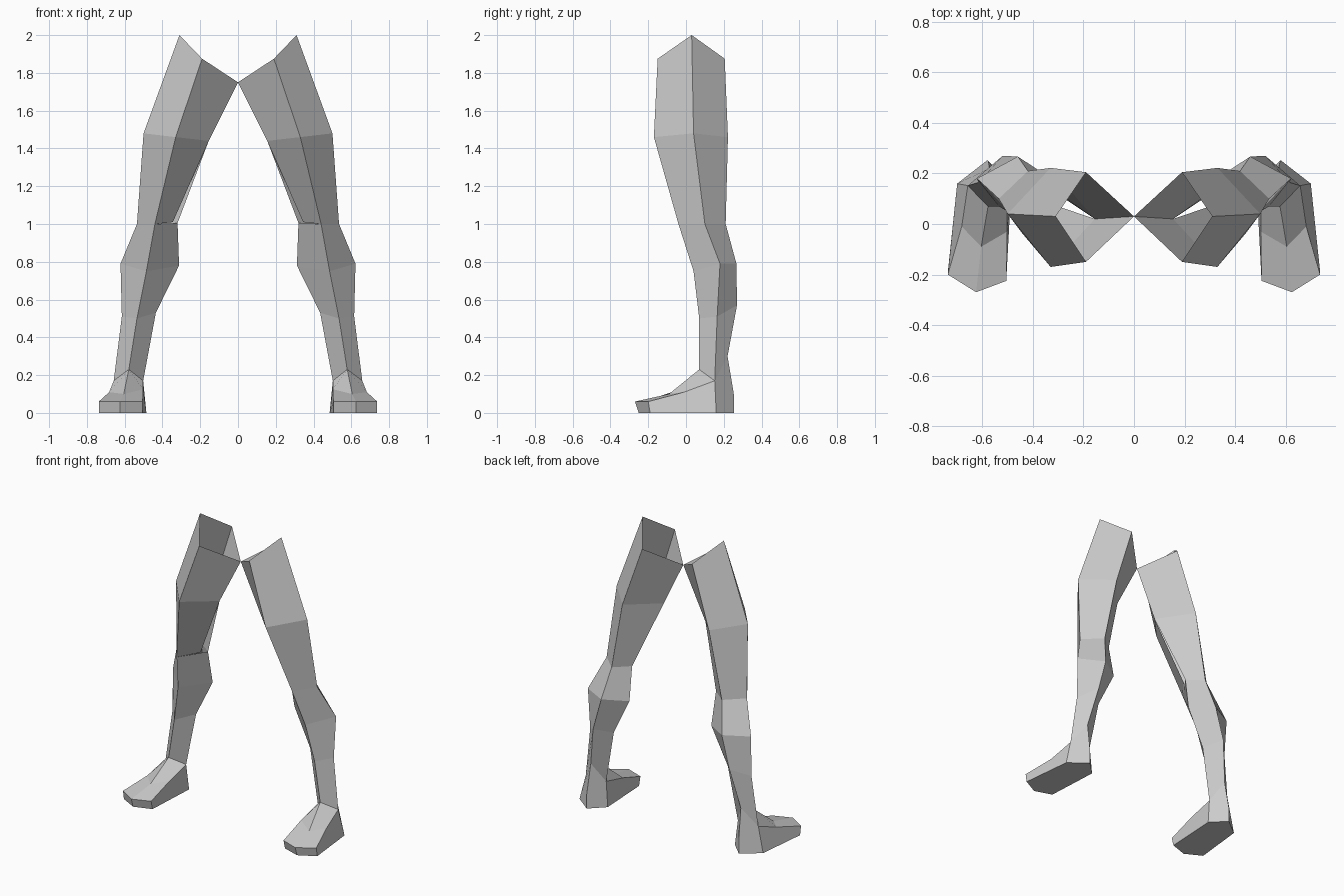
import bpy, bmesh

if "Cube" in bpy.data.objects:
    bpy.data.objects.remove(bpy.data.objects["Cube"])


def make_part(name, points, faces, fix_normals=False):
    """Build one flat-shaded part on the +x side and mirror it across x = 0."""
    bm = bmesh.new()
    verts = [bm.verts.new(p) for p in points]
    for f in faces:
        bm.faces.new([verts[i] for i in f])
    if fix_normals:
        bmesh.ops.recalc_face_normals(bm, faces=bm.faces)
    mesh = bpy.data.meshes.new(name)
    bm.to_mesh(mesh)
    bm.free()
    obj = bpy.data.objects.new(name, mesh)
    bpy.context.collection.objects.link(obj)
    mirror = obj.modifiers.new("Mirror", 'MIRROR')
    mirror.use_mirror_merge = False
    return obj


def tube_faces(count):
    """Side faces of a four-sided tube through `count` rings, open at the ends."""
    return [(4 * r + i, 4 * r + (i + 1) % 4, 4 * r + 4 + (i + 1) % 4, 4 * r + 4 + i)
            for r in range(count - 1) for i in range(4)]


# Four-sided rings: outer, front, inner, back
hip = [(.31, .03, 2.0), (.19, -.15, 1.875), (0, .03, 1.75), (.19, .205, 1.875)]
thigh = [(.50, .04, 1.48), (.33, -.17, 1.46), (.155, .02, 1.44), (.33, .222, 1.46)]
above_knee = [(.535, .10, 1.0), (.44, -.04, 1.0), (.32, .13, 1.005), (.42, .21, 1.0)]
knee = [(.622, .18, .79), (.485, .04, .75), (.312, .17, .78), (.46, .267, .79)]
calf = [(.615, .165, .51), (.535, .07, .50), (.435, .165, .53), (.52, .27, .57)]
ankle = [(.658, .152, .17), (.578, .07, .23), (.502, .152, .17), (.572, .22, .30)]

# Upper leg, with a narrow slit along the inner seam above the knee
upper = tube_faces(3)
u = upper[5]                                # front-inner face of the lower thigh
upper[5] = (u[0], u[1], 12, u[3])
make_part("upper_leg", hip + thigh + above_knee + [(.345, .085, 1.01)], upper)

# Lower leg
make_part("lower_leg", above_knee + knee + calf + ankle, tube_faces(4))

# Foot: ankle ring 0-3, instep 4-6, toe rim 7-9, heel top 10, sole 11-16
instep = [(.682, -.01, .11), (.605, -.09, .10), (.502, -.03, .125)]
toe_rim = [(.737, -.20, .06), (.625, -.27, .06), (.505, -.225, .06)]
heel = [(.58, .253, .10)]
sole = [(.70, .16, 0), (.737, -.19, 0), (.625, -.25, 0),
        (.505, -.21, 0), (.485, .16, 0), (.58, .253, 0)]
make_part("foot", ankle + instep + toe_rim + heel + sole, [
    (1, 0, 4, 5), (1, 5, 6, 2),             # instep
    (5, 4, 7, 8), (5, 8, 9, 6),             # toe top
    (7, 12, 13, 8), (8, 13, 14, 9),         # toe front
    (0, 11, 12, 7, 4), (2, 6, 9, 14, 15),   # sides
    (0, 3, 10, 16, 11), (3, 2, 15, 16, 10), # heel
    (11, 16, 15, 14, 13, 12),               # sole
], fix_normals=True)
